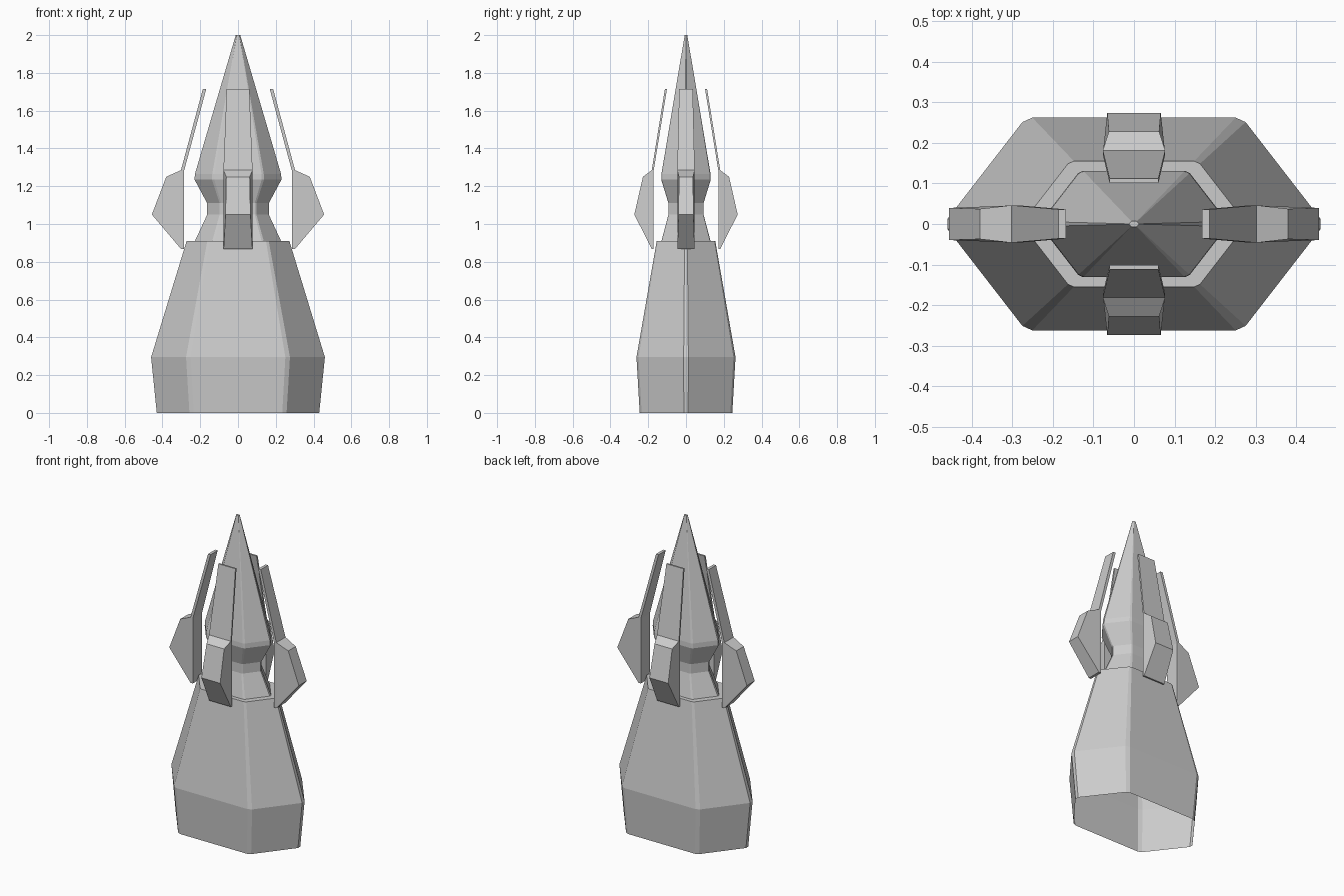
import bpy, bmesh, math

if "Cube" in bpy.data.objects:
    bpy.data.objects.remove(bpy.data.objects["Cube"])

DEPTH = 0.6  # the whole model is flattened front to back

grey = bpy.data.materials.new("stone grey")
grey.diffuse_color = (0.6, 0.6, 0.6, 1)
grey.use_nodes = True
grey.node_tree.nodes["Principled BSDF"].inputs["Base Color"].default_value = grey.diffuse_color


def finish(bm, name):
    bmesh.ops.recalc_face_normals(bm, faces=bm.faces[:])
    mesh = bpy.data.meshes.new(name)
    bm.to_mesh(mesh)
    bm.free()
    mesh.materials.append(grey)
    obj = bpy.data.objects.new(name, mesh)
    bpy.context.collection.objects.link(obj)
    return obj


def section():
    """Hexagon with narrow chamfered corners, unit half width."""
    q = [(1, 0.045), (0.598, 0.91), (0.545, 0.95)]
    half = q + [(-x, y) for x, y in reversed(q)]
    return half + [(-x, -y) for x, y in half]


def tower(name, levels, cap):
    bm = bmesh.new()
    rings = [[bm.verts.new((r * x, r * y * DEPTH, z)) for x, y in section()]
             for z, r in levels]
    for a, b in zip(rings, rings[1:]):
        for i in range(12):
            j = (i + 1) % 12
            bm.faces.new((a[i], a[j], b[j], b[i]))
    if cap:
        bm.faces.new(rings[-1])
    return finish(bm, name)


# Hull, open underneath, with ledge, waist and pointed spire
tower("hull", [(0, 0.43), (0.295, 0.46), (0.91, 0.272), (0.91, 0.228),
               (1.05, 0.163), (1.11, 0.163), (1.235, 0.23), (1.265, 0.228),
               (2.0, 0.012)], True)


def fin(name, angle):
    # Profile pairs: (radius, height, half width)
    blade = [(0.168, 1.715, 0.06), (0.286, 1.28, 0.077), (0.286, 0.868, 0.077),
             (0.302, 0.868, 0.076), (0.302, 1.285, 0.077), (0.186, 1.715, 0.06)]
    pod = [(0.302, 0.868, 0.076), (0.456, 1.05, 0.066),
           (0.38, 1.25, 0.062), (0.302, 1.285, 0.077)]
    c, s = math.cos(angle), math.sin(angle)
    bm = bmesh.new()

    def place(r, w, z):
        return bm.verts.new((r * c - w * s, (r * s + w * c) * DEPTH, z))

    left = [place(r, -w, z) for r, z, w in blade + pod[1:3]]
    right = [place(r, w, z) for r, z, w in blade + pod[1:3]]
    # Outline runs down the inner side, around the pod and up the blade
    loop = [0, 1, 2, 3, 6, 7, 4, 5]
    for a, b in zip(loop, loop[1:] + loop[:1]):
        bm.faces.new((left[a], left[b], right[b], right[a]))
    for side in (left, right):
        for part in ((0, 1, 4, 5), (1, 2, 3, 4), (3, 6, 7, 4)):
            bm.faces.new([side[i] for i in part])
    return finish(bm, name)


# Four floating fins around the waist
for k, side in enumerate(("right", "back", "left", "front")):
    fin(side + "_fin", k * math.pi / 2)
